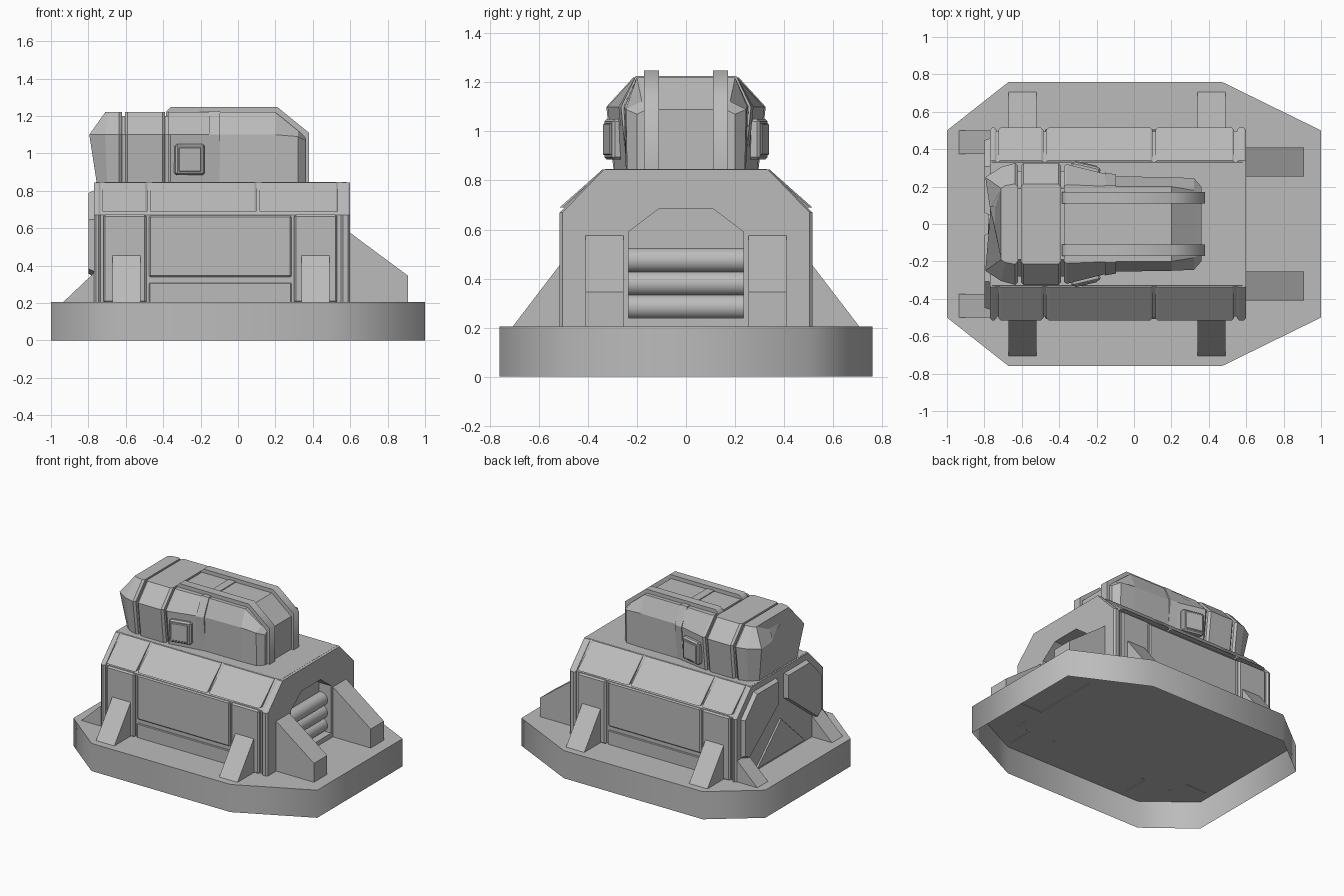
import bpy, bmesh, math
from mathutils import Vector

old = bpy.data.objects.get("Cube")
if old:
    bpy.data.objects.remove(old, do_unlink=True)

grey = bpy.data.materials.new("plain grey")
grey.use_nodes = True
grey.diffuse_color = (0.5, 0.5, 0.5, 1)
grey.node_tree.nodes["Principled BSDF"].inputs["Base Color"].default_value = (0.5, 0.5, 0.5, 1)


def finish(name, bm, smooth=None):
    bmesh.ops.recalc_face_normals(bm, faces=bm.faces)
    mesh = bpy.data.meshes.new(name)
    bm.to_mesh(mesh)
    bm.free()
    mesh.materials.append(grey)
    obj = bpy.data.objects.new(name, mesh)
    bpy.context.collection.objects.link(obj)
    if smooth:
        bpy.ops.object.select_all(action='DESELECT')
        obj.select_set(True)
        bpy.context.view_layer.objects.active = obj
        bpy.ops.object.shade_smooth_by_angle(angle=math.radians(smooth))
    return obj


def loft(name, rings, start_cap=True, smooth=None):
    """Skin a row of rings with the same number of points, capping the ends."""
    bm = bmesh.new()
    vs = [[bm.verts.new(p) for p in ring] for ring in rings]
    n = len(vs[0])
    for a, b in zip(vs, vs[1:]):
        for i in range(n):
            j = (i + 1) % n
            bm.faces.new((a[i], a[j], b[j], b[i]))
    if start_cap:
        bm.faces.new(vs[0])
    bm.faces.new(vs[-1])
    return finish(name, bm, smooth)


def box(name, lo, hi, bevel=0.0, turn=0.0):
    lo, hi = Vector(lo), Vector(hi)
    bm = bmesh.new()
    bmesh.ops.create_cube(bm, size=1)
    for v in bm.verts:
        v.co = Vector(a * b for a, b in zip(v.co, hi - lo))
    if bevel:
        bmesh.ops.bevel(bm, geom=bm.edges[:], offset=bevel, segments=1, affect='EDGES')
    obj = finish(name, bm)
    obj.location = (lo + hi) / 2
    obj.rotation_euler.z = turn
    return obj


def side_box(name, x0, x1, y0, y1, z0, z1, bevel=0.0):
    for s, side in ((1, "back"), (-1, "front")):
        ys = sorted((s * y0, s * y1))
        box(f"{name}_{side}", (x0, ys[0], z0), (x1, ys[1], z1), bevel)


def ring(half):
    """Mirror a list of (x, y, z) points across y = 0 into a closed ring."""
    return half + [(x, -y, z) for x, y, z in reversed(half)]


def slab(name, pts, y0, y1, smooth=None):
    return loft(name, [[(x, y, z) for x, z in pts] for y in (y0, y1)], smooth=smooth)


# Hollow base
half = [(-1, 0.5), (-0.67, 0.76), (0.47, 0.76), (1, 0.5)]
plan = half + [(x, -y) for x, y in reversed(half)]
loft("base", [[(x, y, z) for x, y in plan] for z in (0, 0.205)], start_cap=False, smooth=70)


# Main housing: core, end frames and sloped roof panels
def housing(x, d=0.0, low=0.2, top=0.845):
    pts = [(x, 0.515 - d, low), (x, 0.515 - d, max(0.67, low)), (x, 0.34 - d / 2, top)]
    return ring(pts)


def bevelled(name, x0, x1, low):
    b = 0.012
    return loft(name, [housing(x0, b, low), housing(x0 + b, 0, low),
                       housing(x1 - b, 0, low), housing(x1, b, low)])


core = loft("housing_core", [housing(-0.76, 0.02, top=0.846), housing(0.58, 0.02, top=0.846)])
bevelled("left_frame", -0.77, -0.735, 0.2)
frame = bevelled("right_frame", 0.55, 0.6, 0.2)
for i, (x0, x1) in enumerate(((-0.725, -0.485), (-0.47, 0.1), (0.115, 0.535))):
    bevelled(f"roof_panel_{i}", x0, x1, 0.69)

# Wall panels
side_box("left_column", -0.72, -0.49, 0.4, 0.515, 0.2, 0.672, 0.01)
side_box("right_column", 0.3, 0.53, 0.4, 0.515, 0.2, 0.672, 0.01)
side_box("wall_panel", -0.475, 0.285, 0.4, 0.507, 0.338, 0.668, 0.008)
side_box("wall_skirt", -0.475, 0.285, 0.4, 0.507, 0.2, 0.308, 0.004)

# Doorway recess with rollers
door = ring([(0, 0.235, 0.24), (0, 0.235, 0.59), (0, 0.11, 0.685)])
cutter = loft("doorway_cutter", [[(x, y, z) for _, y, z in door] for x in (0.5, 0.7)])
cutter.hide_render = True
cutter.hide_set(True)
for part in (core, frame):
    mod = part.modifiers.new("doorway", 'BOOLEAN')
    mod.operation = 'DIFFERENCE'
    mod.solver = 'EXACT'
    mod.object = cutter
for i in range(3):
    bm = bmesh.new()
    bmesh.ops.create_cone(bm, cap_ends=True, segments=24, radius1=0.05, radius2=0.05, depth=0.47)
    roller = finish(f"roller_{i}", bm, 40)
    roller.rotation_euler.x = math.pi / 2
    roller.location = (0.52, 0, 0.285 + 0.095 * i)

# Raised plates on the left end
outline = [(0.035, 0.62), (0.035, 0.81), (0.31, 0.81), (0.465, 0.65), (0.465, 0.36), (0.41, 0.33)]
plates = {"end_plate_back": outline,
          "end_plate_front": [(-y, z) for y, z in outline],
          "end_plate_lower": [(-0.31, 0.21), (0.31, 0.21), (0, 0.5)]}
for name, pts in plates.items():
    cy, cz = (sum(p[k] for p in pts) / len(pts) for k in (0, 1))
    depth = -0.78 if "lower" in name else -0.8
    loft(name, [[(-0.75, y, z) for y, z in pts],
                [(depth, cy + 0.9 * (y - cy), cz + 0.9 * (z - cz)) for y, z in pts]])

# Buttresses
for s, side in ((1, "back"), (-1, "front")):
    slab(f"right_buttress_{side}", [(0.58, 0.2), (0.91, 0.2), (0.91, 0.345), (0.58, 0.59)],
         s * 0.255, s * 0.41)
    slab(f"left_buttress_{side}", [(-0.94, 0.2), (-0.75, 0.2), (-0.75, 0.38)], s * 0.375, s * 0.5)
    for x in (-0.67, 0.34):
        wedge = [(s * 0.48, 0.2), (s * 0.71, 0.2), (s * 0.515, 0.455), (s * 0.48, 0.455)]
        loft(f"side_buttress_{side}", [[(u, y, z) for y, z in wedge] for u in (x, x + 0.15)])


# Turret hull
def hull(x, foot, shoulder, top, zs=1.1, zt=1.22):
    return ring([(x, foot, 0.84), (x, shoulder, zs), (x, top, zt)])


loft("turret_core", [hull(-0.7, 0.25, 0.28, 0.19, zt=1.2), hull(-0.3, 0.25, 0.28, 0.19, zt=1.2)])
loft("turret_front", [hull(-0.375, 0.28, 0.31, 0.2), hull(-0.36, 0.29, 0.32, 0.21),
                      hull(-0.1, 0.245, 0.255, 0.2), hull(0.2, 0.245, 0.25, 0.2),
                      hull(0.32, 0.24, 0.245, 0.18, 1.09, 1.122),
                      hull(0.36, 0.2, 0.2, 0.16, 1.07, 1.09)])
loft("turret_middle", [hull(-0.605, 0.28, 0.31, 0.2), hull(-0.59, 0.295, 0.325, 0.215),
                       hull(-0.405, 0.295, 0.325, 0.215), hull(-0.39, 0.28, 0.31, 0.2)])
rear = loft("turret_rear", [
    ring([(-0.755, 0.22, 0.84), (-0.795, 0.25, 1.1), (-0.71, 0.19, 1.22)]),
    ring([(-0.7, 0.27, 0.84), (-0.71, 0.305, 1.1), (-0.69, 0.205, 1.22)]),
    hull(-0.635, 0.29, 0.325, 0.215), hull(-0.62, 0.28, 0.31, 0.2)])

# Notch in the top of the turret's rear edge
notch = slab("notch_cutter", [(-0.85, 1.08), (-0.775, 1.08), (-0.7, 1.3), (-0.85, 1.3)], -0.09, 0.09)
notch.hide_render = True
notch.hide_set(True)
mod = rear.modifiers.new("notch", 'BOOLEAN')
mod.operation = 'DIFFERENCE'
mod.solver = 'EXACT'
mod.object = notch

# Turret hoops, band and side hatches
loft("turret_band", [hull(-0.155, 0.25, 0.275, 0.205, zt=1.226), hull(-0.095, 0.24, 0.265, 0.205, zt=1.226)])
hoop = [(-0.385, 1.0), (-0.385, 1.222), (-0.36, 1.248), (0.21, 1.248),
        (0.38, 1.11), (0.38, 0.84), (0.3, 0.84), (0.3, 1.0)]
for s, side in ((1, "back"), (-1, "front")):
    slab(f"turret_hoop_{side}", hoop, s * 0.11, s * 0.172, smooth=55)
    turn = -s * math.radians(13)
    y0, y1 = sorted((s * 0.27, s * 0.318))
    box(f"hatch_{side}", (-0.34, y0, 0.885), (-0.18, y1, 1.05), 0.01, turn)
    y0, y1 = sorted((s * 0.29, s * 0.325))
    box(f"hatch_plate_{side}", (-0.322, y0, 0.903), (-0.198, y1, 1.032), 0.004, turn)
